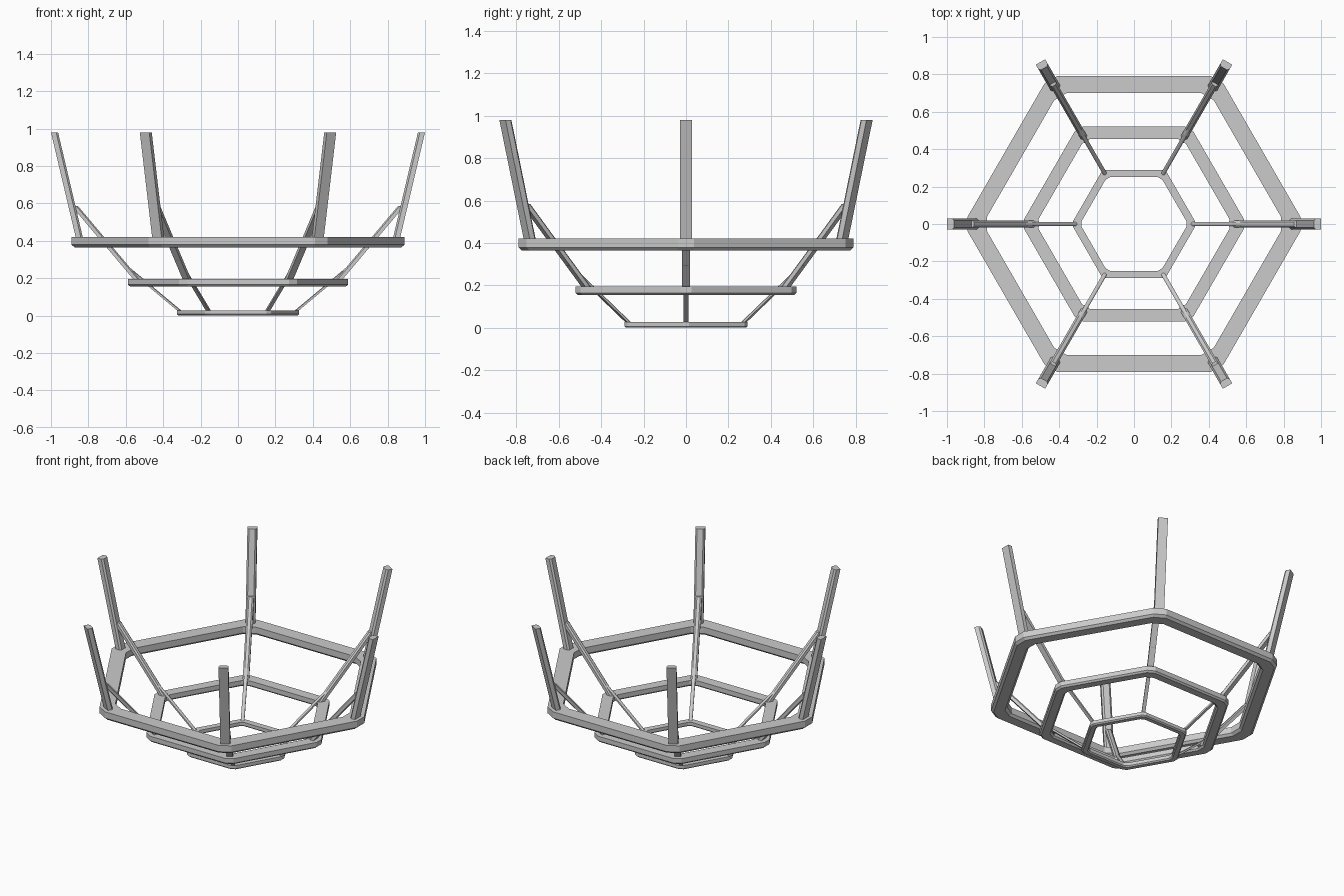
import bpy, bmesh, math
from mathutils import Vector, Matrix

if "Cube" in bpy.data.objects:
    bpy.data.objects.remove(bpy.data.objects["Cube"])


def finish(bm, name):
    bmesh.ops.recalc_face_normals(bm, faces=bm.faces)
    me = bpy.data.meshes.new(name)
    bm.to_mesh(me)
    bm.free()
    ob = bpy.data.objects.new(name, me)
    bpy.context.collection.objects.link(ob)
    return ob


def corner_points(apothem, cut):
    """Hexagon with corners on the x axis, each corner cut flat."""
    radius = apothem / math.cos(math.pi / 6)
    corner = [Vector((math.cos(i * math.pi / 3), math.sin(i * math.pi / 3))) * radius for i in range(6)]
    pts = []
    for i in range(6):
        for j in (i - 1, (i + 1) % 6):
            pts.append(corner[i] + (corner[j] - corner[i]).normalized() * cut)
    return pts


def ring(name, inner, outer, z0, z1, cut, bev):
    # flat top, chamfered lower edges
    profile = [(outer, z1), (outer, z0 + bev), (outer - bev, z0),
               (inner + bev, z0), (inner, z0 + bev), (inner, z1)]
    bm = bmesh.new()
    loops = [[bm.verts.new((p.x, p.y, z)) for p in corner_points(a, cut)] for a, z in profile]
    for k in range(len(loops)):
        a, b = loops[k], loops[(k + 1) % len(loops)]
        for i in range(12):
            j = (i + 1) % 12
            bm.faces.new((a[i], a[j], b[j], b[i]))
    return finish(bm, name)


def posts(name, r0, z0, r1, z1, thick, width):
    # six leaning posts with level ends, chamfered on the inner side
    t, w = thick / 2, width / 2
    c = thick * 0.28
    section = [(t, -w), (t, w), (-t + c, w), (-t, w - c), (-t, -w + c), (-t + c, -w)]
    for i in range(6):
        bm = bmesh.new()
        lo = [bm.verts.new((r0 + x, y, z0)) for x, y in section]
        hi = [bm.verts.new((r1 + x, y, z1)) for x, y in section]
        bm.faces.new(lo)
        bm.faces.new(hi)
        for k in range(6):
            j = (k + 1) % 6
            bm.faces.new((lo[k], lo[j], hi[j], hi[k]))
        bm.transform(Matrix.Rotation(i * math.pi / 3, 4, 'Z'))
        finish(bm, f"{name}_{i + 1}")


# Three stacked hexagonal rings
ring("top_ring", 0.70, 0.79, 0.365, 0.42, 0.044, 0.014)
ring("middle_ring", 0.455, 0.522, 0.155, 0.195, 0.029, 0.010)
ring("bottom_ring", 0.25, 0.29, 0.0, 0.028, 0.016, 0.007)

# Upright posts on the top ring, and struts tying the lower rings upward
posts("upper_post", 0.842, 0.39, 0.981, 0.98, 0.038, 0.058)
posts("middle_strut", 0.522, 0.17, 0.872, 0.585, 0.034, 0.038)
posts("lower_strut", 0.300, 0.015, 0.635, 0.295, 0.022, 0.022)
